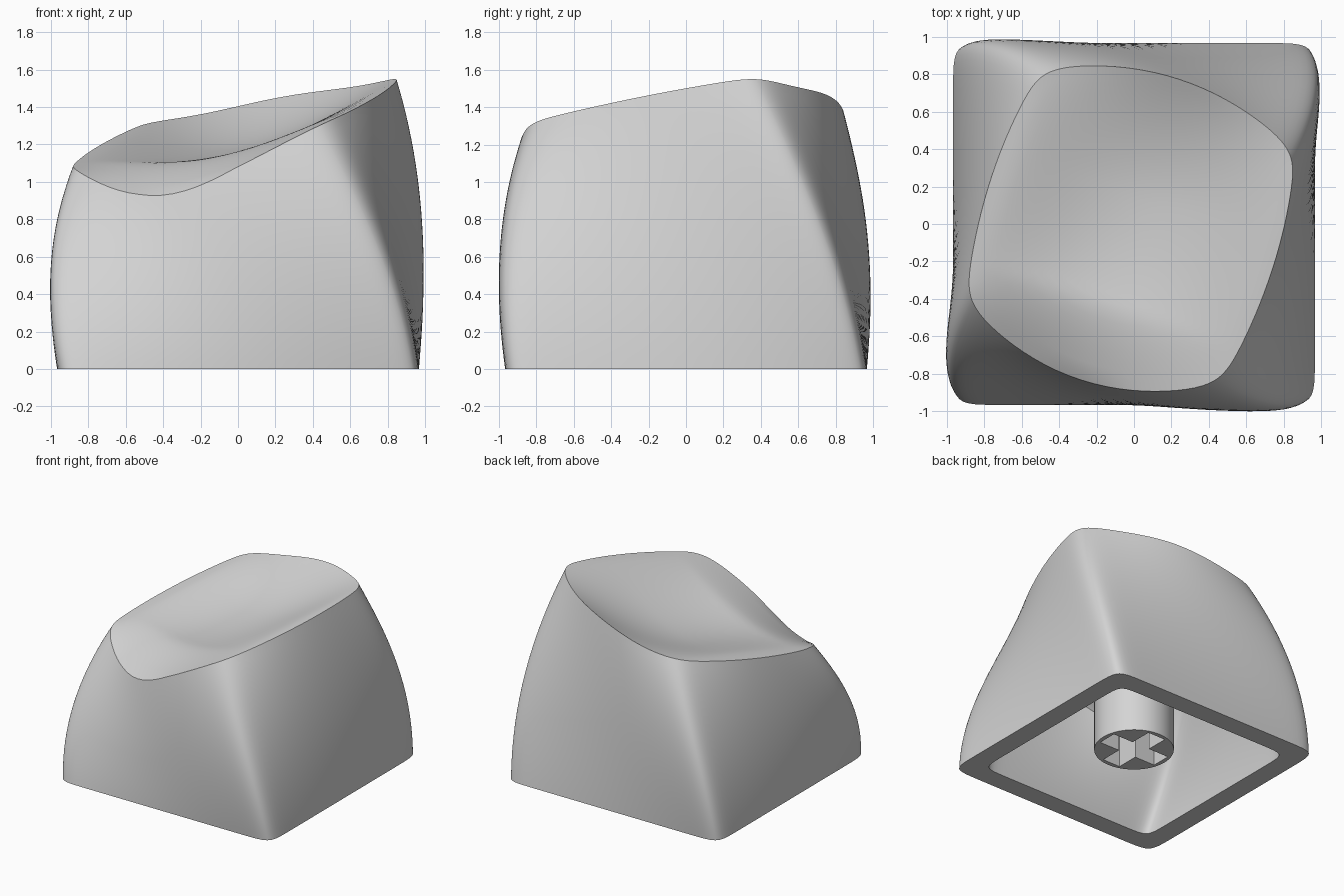
import bpy, bmesh, math
from mathutils import Vector, Matrix

cube = bpy.data.objects.get("Cube")
if cube:
    bpy.data.objects.remove(cube, do_unlink=True)

COLOUR = (0.66, 0.66, 0.66, 1)
grey = bpy.data.materials.new("light_grey")
grey.use_nodes = True
grey.diffuse_color = COLOUR
grey.node_tree.nodes["Principled BSDF"].inputs["Base Color"].default_value = COLOUR

SIDE_STEPS, DISH_RINGS, WALL_RINGS = 32, 18, 24
TWIST = Matrix.Rotation(math.radians(-18), 3, "Z")


def rounded_square(n):
    """Points of a unit square with rounded corners, denser near the corners."""
    pts = []
    for side in range(4):
        for i in range(SIDE_STEPS):
            t = math.sin(math.pi / 2 * (2 * i / SIDE_STEPS - 1))
            p = Vector((1, t, 0)) / (1 + abs(t) ** n) ** (1 / n)
            pts.append(Matrix.Rotation(side * math.pi / 2, 3, "Z") @ p)
    return pts


def dish_point(u, v):
    """Point on the tilted, hollowed top, given in twisted coordinates."""
    p = TWIST @ Vector((u, v, 0))
    across = max(0, 1 - (u / 0.73) ** 2)
    along = (v - 0.15) / (0.7 if v > 0.15 else 1)
    bowl = 0.16 * max(0, 1 - along ** 2) * across ** 1.5
    lip = 0.21 * (max(0, -v - 0.45) / 0.45) ** 1.5 * (1 - 0.6 * u) * across
    p.z = 1.32 + 0.224 * p.x + 0.128 * p.y - bowl - lip
    return p


def rim_uv(p):
    """Bowed outline of the top, from a point of the rounded square."""
    u = p.x * (0.715 + 0.075 * (1 - p.y ** 2)) - 0.012
    flat, bow = (0.67, 0.21) if p.y < 0 else (0.63, 0.18)
    return u, p.y * (flat + bow * (1 - p.x ** 2))


def wall_point(p, rim_p, t):
    """Point on the twisted, bulging wall; t runs from base to rim."""
    q = (p * 0.967).lerp(dish_point(*rim_uv(rim_p)), t)
    out = Vector((q.x, q.y, 0)).normalized()
    return q + out * 4 * t * (1 - t) * (0.04 + 0.07 * (p.x * p.y) ** 2)


def finish(name, bm):
    bmesh.ops.recalc_face_normals(bm, faces=bm.faces)
    mesh = bpy.data.meshes.new(name)
    bm.to_mesh(mesh)
    bm.free()
    mesh.materials.append(grey)
    obj = bpy.data.objects.new(name, mesh)
    bpy.context.collection.objects.link(obj)
    return obj


def smooth(obj):
    bpy.ops.object.select_all(action="DESELECT")
    obj.select_set(True)
    bpy.context.view_layer.objects.active = obj
    bpy.ops.object.shade_smooth_by_angle(angle=math.radians(30))


# Key cap: dish and wall rings outside, the same rings scaled down inside
base_outline, rim_outline = rounded_square(20), rounded_square(13)
rings = []
for k in range(1, DISH_RINGS):
    s = k / DISH_RINGS
    rings.append([dish_point(*(c * s for c in rim_uv(p))) for p in rim_outline])
for k in range(WALL_RINGS + 1):
    t = 1 - k / WALL_RINGS
    rings.append([wall_point(p, r, t) for p, r in zip(base_outline, rim_outline)])
shrink = Matrix.Diagonal((0.83, 0.83, 0.84))
rings += [[shrink @ p for p in ring] for ring in reversed(rings)]

bm = bmesh.new()
loops = [[bm.verts.new(p) for p in ring] for ring in rings]
count = len(base_outline)
for a, b in zip(loops, loops[1:]):
    for i in range(count):
        j = (i + 1) % count
        bm.faces.new((a[i], b[i], b[j], a[j]))
centre = dish_point(0, 0)
for loop, tip in ((loops[0], centre), (loops[-1], shrink @ centre)):
    v = bm.verts.new(tip)
    for i in range(count):
        bm.faces.new((v, loop[i], loop[(i + 1) % count]))
smooth(finish("key_cap", bm))

# Stem: cylinder hanging from the ceiling, with a cross socket
bm = bmesh.new()
bmesh.ops.create_cone(bm, cap_ends=True, segments=64, radius1=0.3, radius2=0.3,
                      depth=0.92, matrix=Matrix.Translation((0, 0, 0.56)))
stem = finish("stem", bm)
cutters = []
for name, size in (("socket_cutter_x", (0.53, 0.16, 0.9)), ("socket_cutter_y", (0.16, 0.53, 0.9))):
    bm = bmesh.new()
    bmesh.ops.create_cube(bm, size=1, matrix=Matrix.Translation((0, 0, 0.1)) @ Matrix.Diagonal((*size, 1)))
    cutter = finish(name, bm)
    cutter.hide_render = True
    cutters.append(cutter)
    mod = stem.modifiers.new(name, "BOOLEAN")
    mod.operation = "DIFFERENCE"
    mod.solver = "EXACT"
    mod.object = cutter
bpy.context.view_layer.update()
cut_mesh = bpy.data.meshes.new_from_object(stem.evaluated_get(bpy.context.evaluated_depsgraph_get()))
stem.modifiers.clear()
stem.data = cut_mesh
for cutter in cutters:
    bpy.data.objects.remove(cutter, do_unlink=True)
smooth(stem)
